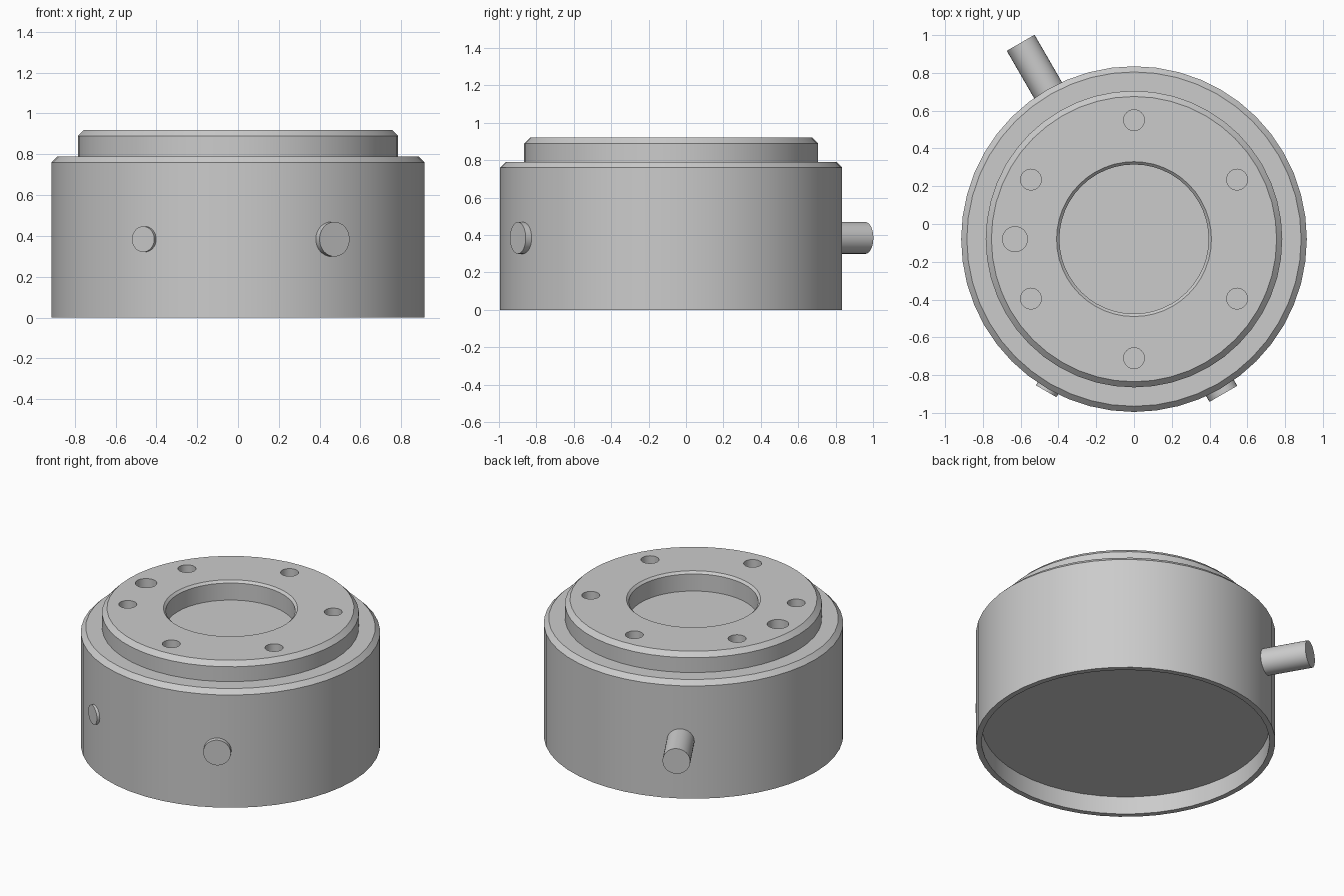
import bpy
import math
from mathutils import Matrix, Vector

default = bpy.data.objects.get("Cube")
if default:
    bpy.data.objects.remove(default, do_unlink=True)

import bmesh

CENTRE = Vector((0, -0.08, 0))
SIDES = 48

grey = bpy.data.materials.new("plain grey")
grey.use_nodes = True
grey.diffuse_color = (0.6, 0.6, 0.6, 1)
grey.node_tree.nodes["Principled BSDF"].inputs["Base Color"].default_value = (0.6, 0.6, 0.6, 1)


def add_object(name, bm):
    bmesh.ops.recalc_face_normals(bm, faces=bm.faces)
    mesh = bpy.data.meshes.new(name)
    bm.to_mesh(mesh)
    bm.free()
    mesh.materials.append(grey)
    obj = bpy.data.objects.new(name, mesh)
    bpy.context.collection.objects.link(obj)
    return obj


def smooth(obj):
    bpy.ops.object.select_all(action='DESELECT')
    obj.select_set(True)
    bpy.context.view_layer.objects.active = obj
    bpy.ops.object.shade_smooth_by_angle(angle=math.radians(30))


def lathe(name, profile):
    """Closed solid of revolution from (radius, height) points."""
    bm = bmesh.new()
    rings = []
    for r, z in profile:
        rings.append([bm.verts.new(CENTRE + Vector((r * math.cos(a), r * math.sin(a), z)))
                      for a in (math.tau * i / SIDES for i in range(SIDES))])
    for low, high in zip(rings, rings[1:]):
        for i in range(SIDES):
            j = (i + 1) % SIDES
            bm.faces.new((low[i], low[j], high[j], high[i]))
    bm.faces.new(rings[0])
    bm.faces.new(rings[-1])
    return add_object(name, bm)


def cylinder(bm, radius, depth, matrix):
    bmesh.ops.create_cone(bm, cap_ends=True, segments=32, radius1=radius,
                          radius2=radius, depth=depth, matrix=matrix)


# Housing: bottom recess, outer wall, chamfered shoulder, raised ring, bore
housing = lathe("housing", [
    (0.88, 0.12), (0.88, 0), (0.915, 0), (0.915, 0.76), (0.885, 0.79),
    (0.785, 0.79), (0.785, 0.89), (0.755, 0.92),
    (0.41, 0.92), (0.395, 0.905), (0.395, 0.79)])

# Six bolt holes and one larger locating hole
bm = bmesh.new()
holes = [(30 + 60 * i, 0.055) for i in range(6)] + [(180, 0.066)]
for angle, radius in holes:
    a = math.radians(angle)
    spot = CENTRE + Vector((0.63 * math.cos(a), 0.63 * math.sin(a), 0.92))
    cylinder(bm, radius, 0.26, Matrix.Translation(spot))
cutter = add_object("hole_cutter", bm)
cut = housing.modifiers.new("holes", 'BOOLEAN')
cut.object = cutter
cut.solver = 'EXACT'
bpy.ops.object.select_all(action='DESELECT')
housing.select_set(True)
bpy.context.view_layer.objects.active = housing
bpy.ops.object.modifier_apply(modifier=cut.name)
bpy.data.objects.remove(cutter, do_unlink=True)
smooth(housing)

# Radial pins in the side wall: name, angle, radius, reach from the axis
for name, angle, radius, reach in [("long_pin", 120, 0.085, 1.2),
                                   ("left_plug", -60, 0.085, 0.946),
                                   ("right_plug", -120, 0.063, 0.93)]:
    bm = bmesh.new()
    start = 0.85
    cylinder(bm, radius, reach - start,
             Matrix.Translation(CENTRE + Vector((0, 0, 0.384)))
             @ Matrix.Rotation(math.radians(angle), 4, 'Z')
             @ Matrix.Translation(((reach + start) / 2, 0, 0))
             @ Matrix.Rotation(math.pi / 2, 4, 'Y'))
    smooth(add_object(name, bm))
